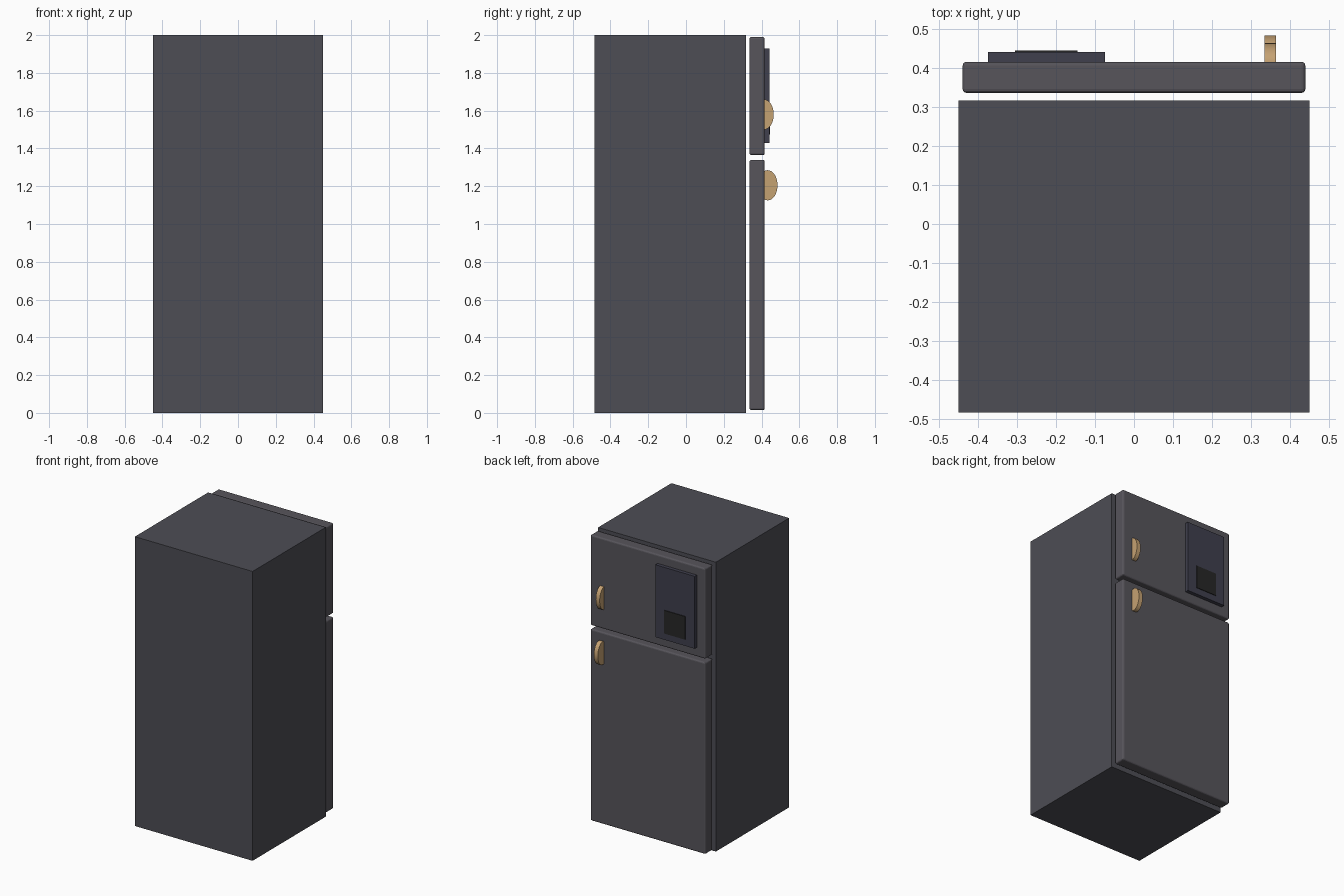
import bpy, bmesh, math
from mathutils import Matrix

if "Cube" in bpy.data.objects:
    bpy.data.objects.remove(bpy.data.objects["Cube"])


def material(name, color):
    m = bpy.data.materials.new(name)
    m.diffuse_color = (*color, 1)
    m.use_nodes = True
    m.node_tree.nodes["Principled BSDF"].inputs["Base Color"].default_value = m.diffuse_color
    return m


BODY = material("charcoal", (0.075, 0.075, 0.09))
DOOR = material("door_grey", (0.095, 0.09, 0.105))
PANEL = material("dark_blue_grey", (0.05, 0.05, 0.075))
BLACK = material("black", (0.02, 0.02, 0.02))
GOLD = material("tan", (0.56, 0.36, 0.17))


def finish(name, bm, mat):
    me = bpy.data.meshes.new(name)
    bm.to_mesh(me)
    bm.free()
    me.materials.append(mat)
    ob = bpy.data.objects.new(name, me)
    bpy.context.collection.objects.link(ob)
    return ob


def box(name, lo, hi, mat, bevel=0):
    bm = bmesh.new()
    mid = [(a + b) / 2 for a, b in zip(lo, hi)]
    size = [b - a for a, b in zip(lo, hi)]
    bmesh.ops.create_cube(bm, size=1, matrix=Matrix.Translation(mid) @ Matrix.Diagonal((*size, 1)))
    ob = finish(name, bm, mat)
    if bevel:
        mod = ob.modifiers.new("rounded_edges", 'BEVEL')
        mod.width, mod.segments = bevel, 3
    return ob


def handle(name, y, z):
    # Elliptical disc standing on edge, half sunk into the door
    bm = bmesh.new()
    mat = (Matrix.Translation((0.35, y, z)) @ Matrix.Diagonal((1, 0.052, 0.08, 1))
           @ Matrix.Rotation(math.pi / 2, 4, 'Y'))
    bmesh.ops.create_cone(bm, cap_ends=True, segments=32, radius1=1, radius2=1, depth=0.03, matrix=mat)
    ob = finish(name, bm, GOLD)
    bpy.context.view_layer.objects.active = ob
    ob.select_set(True)
    bpy.ops.object.shade_smooth_by_angle(angle=math.radians(30))
    ob.select_set(False)


# Cabinet
box("cabinet", (-0.45, -0.4835, 0), (0.45, 0.3165, 2), BODY)

# Doors, set off from the cabinet by a narrow gap
box("freezer_door", (-0.44, 0.3365, 1.365), (0.44, 0.4165, 1.99), DOOR, 0.01)
box("fridge_door", (-0.44, 0.3365, 0.015), (0.44, 0.4165, 1.34), DOOR, 0.01)

# Water dispenser
box("dispenser_panel", (-0.375, 0.40, 1.43), (-0.075, 0.4415, 1.93), PANEL)
box("dispenser_opening", (-0.305, 0.42, 1.475), (-0.145, 0.446, 1.635), BLACK)

# Handles
handle("freezer_handle", 0.4125, 1.58)
handle("fridge_handle", 0.4325, 1.205)
